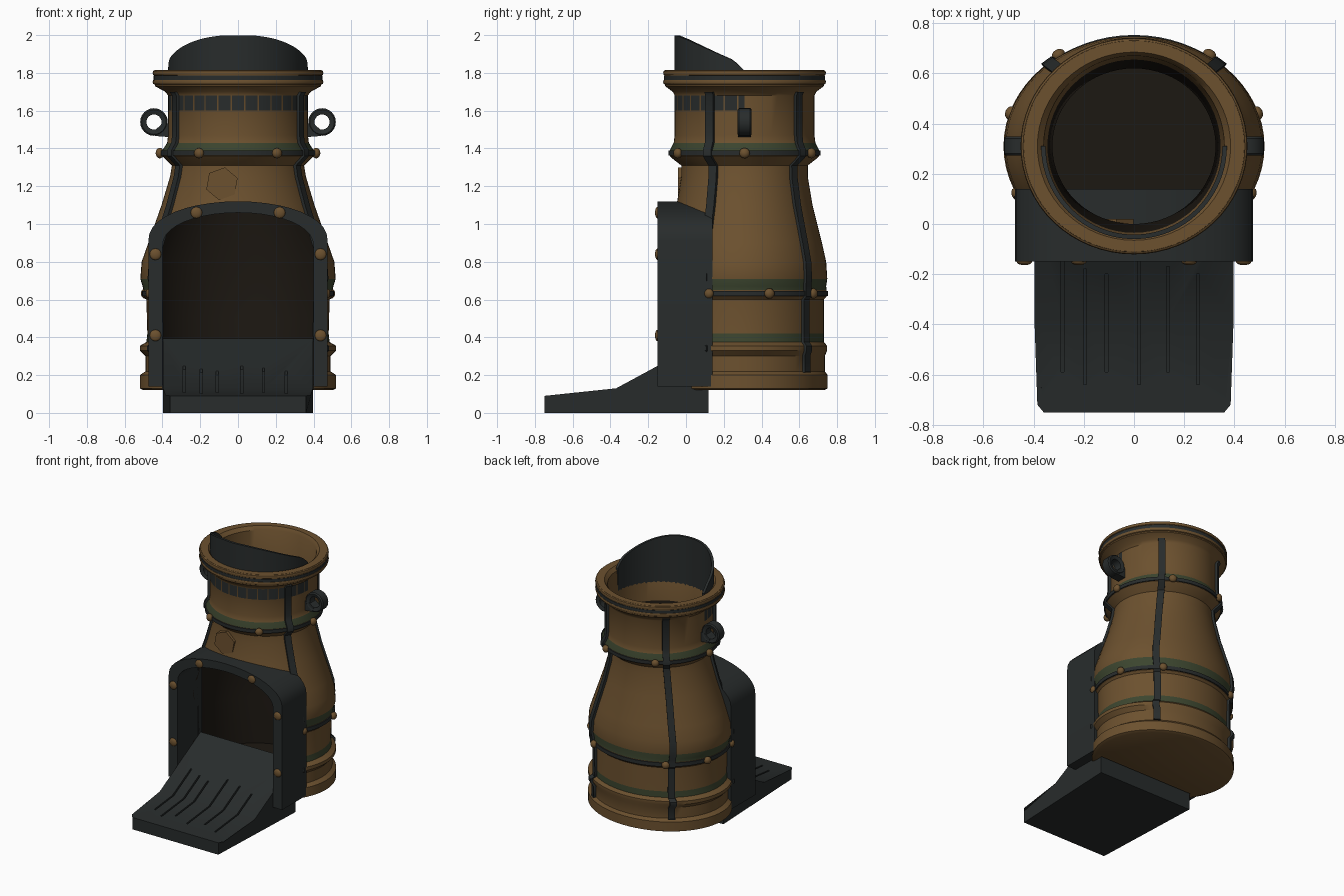
import bpy, bmesh, math
from mathutils import Vector

if "Cube" in bpy.data.objects:
    bpy.data.objects.remove(bpy.data.objects["Cube"])

CY = 0.31  # y of the barrel axis


def mat(name, rgb):
    m = bpy.data.materials.new(name)
    m.diffuse_color = (*rgb, 1)
    m.use_nodes = True
    m.node_tree.nodes["Principled BSDF"].inputs["Base Color"].default_value = m.diffuse_color
    return m


BRASS = mat("aged_brass", (0.15, 0.082, 0.028))
IRON = mat("black_iron", (0.021, 0.025, 0.025))
GREEN = mat("verdigris", (0.045, 0.06, 0.028))
SOOT = mat("soot", (0.012, 0.009, 0.006))


def make(name, verts, faces, material, angle=35):
    me = bpy.data.meshes.new(name)
    me.from_pydata(verts, [], faces)
    bm = bmesh.new()
    bm.from_mesh(me)
    bmesh.ops.recalc_face_normals(bm, faces=bm.faces)
    bm.to_mesh(me)
    bm.free()
    ob = bpy.data.objects.new(name, me)
    bpy.context.collection.objects.link(ob)
    me.materials.append(material)
    smooth(ob, angle)
    return ob


def smooth(ob, angle=35):
    bpy.ops.object.select_all(action='DESELECT')
    ob.select_set(True)
    bpy.context.view_layer.objects.active = ob
    bpy.ops.object.shade_smooth_by_angle(angle=math.radians(angle))


def loft(name, sections, material, closed=False):
    """Join equal-sized point loops; cap the ends unless the loft is closed."""
    n, k = len(sections[0]), len(sections)
    verts = [p for s in sections for p in s]
    faces = []
    for i in range(k if closed else k - 1):
        a, b = i * n, (i + 1) % k * n
        faces += [(a + j, a + (j + 1) % n, b + (j + 1) % n, b + j) for j in range(n)]
    if not closed:
        faces += [tuple(range(n)), tuple(range((k - 1) * n, k * n))]
    return make(name, verts, faces, material)


def lathe(name, rows, material, closed=False, n=64):
    rings = [[(rx * math.cos(math.tau * j / n), CY + ry * math.sin(math.tau * j / n), z)
              for j in range(n)] for z, rx, ry in rows]
    return loft(name, rings, material, closed)


def extrude_y(name, pts, y0, y1, material):
    return loft(name, [[(x, y, z) for x, z in pts] for y in (y0, y1)], material)


def extrude_x(name, pts, x0, x1, material):
    return loft(name, [[(x, y, z) for y, z in pts] for x in (x0, x1)], material)


def cut(ob, cutter):
    m = ob.modifiers.new("cut", 'BOOLEAN')
    m.object, m.operation, m.solver = cutter, 'DIFFERENCE', 'EXACT'
    bpy.context.view_layer.objects.active = ob
    bpy.ops.object.modifier_apply(modifier="cut")
    bpy.data.objects.remove(cutter)


def rivet(name, pos, normal, r=0.03, h=0.022):
    bpy.ops.mesh.primitive_uv_sphere_add(segments=12, ring_count=8, radius=1, location=pos)
    ob = bpy.context.object
    ob.name = name
    ob.scale = (r, r, h)
    ob.rotation_euler = Vector(normal).to_track_quat('Z', 'Y').to_euler()
    ob.data.materials.append(BRASS)
    smooth(ob, 60)


# Barrel: outer wall (z, x radius, y radius), then inner wall
outer = [(.12, .5, .42), (.13, .52, .44), (.2, .52, .44), (.22, .49, .425), (.3, .49, .425),
         (.33, .52, .437), (.355, .52, .437), (.375, .485, .42), (.42, .48, .42),
         (.6, .485, .42), (.615, .5, .435), (.65, .5, .435), (.67, .505, .432),
         (.71, .517, .438), (.8, .51, .432), (.9, .475, .41), (1.1, .405, .36),
         (1.25, .36, .335), (1.31, .35, .335), (1.345, .385, .38), (1.36, .4, .395),
         (1.39, .4, .395), (1.43, .375, .375), (1.47, .37, .37), (1.68, .37, .37),
         (1.7, .385, .38), (1.73, .44, .42), (1.8, .445, .425), (1.815, .44, .42)]
inner = [(1.815, .385, .375), (1.79, .36, .36), (1.5, .345, .345), (1.3, .325, .31),
         (1.1, .38, .335), (.8, .485, .405), (.5, .46, .395), (.15, .46, .395)]
body = lathe("barrel", outer + inner, BRASS)
for m in (GREEN, SOOT):
    body.data.materials.append(m)
n_out = len(outer) * 64
for p in body.data.polygons:
    vs = list(p.vertices)
    z = p.center.z
    if min(vs) >= n_out and z < 1.6:
        p.material_index = 2
    elif any(a < z < b for a, b in ((.376, .42), (.651, .7), (1.395, 1.44))):
        p.material_index = 1


def arch(w, side, top, bottom):
    """Door outline: straight sides, curved head."""
    head = [(w * math.cos(a), side + (top - side) * math.sin(a) ** .9)
            for a in [math.pi * i / 20 for i in range(1, 20)]]
    return [(w, bottom), (w, side)] + head + [(-w, side), (-w, bottom)]


# Front doorway
door_in, door_out = arch(.4, .88, 1.06, .1), arch(.475, .91, 1.12, .1)
cut(body, extrude_y("door_cutter", door_in, -.5, .13, SOOT))
smooth(body)


# Arched iron door frame: four-point sections swept around the arch
def at_base(p):
    return (p[0], max(p[1], .14))


loft("door_frame", [[(o[0], -.15, o[1]), (o[0], .14, o[1]), (i[0], .14, i[1]), (i[0], -.15, i[1])]
                    for o, i in zip(map(at_base, door_out), map(at_base, door_in))], IRON)

# Ramp with tapered, chamfered nose and cut grooves
ramp = [(-.75, 0), (-.75, .09), (-.72, .093), (-.37, .13), (.12, .395), (.12, 0)]
half = {-.75: .36, -.72: .385}
ramp_ob = loft("ramp", [[(s * half.get(y, .397), y, z) for y, z in ramp] for s in (-1, 1)], IRON)


def ramp_z(y):
    return .13 + (y + .37) * (.54 if y > -.37 else .1053)


for x, y0, y1 in ((-.285, -.59, -.15), (-.195, -.64, -.18), (-.11, -.59, -.2),
                  (.02, -.64, -.15), (.135, -.59, -.17), (.255, -.64, -.2)):
    pts = [(y, ramp_z(y) - .02) for y in (y0, -.37, y1)]
    pts += [(y, ramp_z(y) + .05) for y in (y1, -.37, y0)]
    cut(ramp_ob, extrude_x("groove_cutter", pts, x - .006, x + .006, IRON))
smooth(ramp_ob)


def on_body(z, a, off=0):
    """Point on the barrel surface at height z and angle a, and its outward direction."""
    for (z0, x0, y0), (z1, x1, y1) in zip(outer, outer[1:]):
        if z0 <= z <= z1:
            t = (z - z0) / (z1 - z0)
            rx, ry = x0 + (x1 - x0) * t, y0 + (y1 - y0) * t
            break
    d = Vector((math.cos(a) / rx, math.sin(a) / ry, 0)).normalized()
    return Vector((rx * math.cos(a), CY + ry * math.sin(a), z)) + d * off, d


# Vertical iron straps following the barrel profile
for deg in (-29, 49, 131, 209):
    secs = []
    for z in [.215] + [r[0] for r in outer if .22 <= r[0] <= 1.7]:
        p, d = on_body(z, math.radians(deg))
        t = Vector((-d.y, d.x, 0)) * .024
        secs.append([p - t - d * .015, p + t - d * .015, p + t + d * .016, p - t + d * .016])
    loft("strap", secs, IRON)

# Hoops: two iron bands and the dark line in the rim
for name, z, h, rx, ry in (("lower_hoop", .632, .014, .508, .443),
                           ("neck_hoop", 1.375, .013, .408, .403),
                           ("rim_line", 1.773, .012, .447, .427)):
    hoop = lathe(name, [(z - h, rx - .03, ry - .03), (z - h, rx, ry), (z + h, rx, ry),
                        (z + h, rx - .03, ry - .03)], IRON, closed=True)
    if name == "lower_hoop":
        cut(hoop, extrude_y("door_cutter", door_in, -.5, .13, IRON))

# Rolled lips above and below the rim line
for z in (1.752, 1.8):
    lathe("rim_lip", [(z + .014 * math.sin(a), .442 + .01 * math.cos(a), .421 + .01 * math.cos(a))
                      for a in [math.tau * i / 8 for i in range(8)]], BRASS, closed=True)

# Rivets on hoops and door frame
for z, angles in ((.632, (-25, 17, 54, 126, 163, 205)), (1.375, range(0, 360, 60))):
    for deg in angles:
        p, d = on_body(z, math.radians(deg), .014)
        rivet("hoop_rivet", p, d, .028)
for s in (-1, 1):
    for x, z in ((.437, .84), (.437, .41), (.22, 1.06)):
        rivet("frame_rivet", (s * x, -.15, z), (0, -1, 0), .031, .014)

# Lifting lugs on both sides: ring plus foot
for s in (-1, 1):
    ring = []
    for a in [math.tau * i / 24 for i in range(24)]:
        c, q = math.cos(a), math.sin(a)
        ring.append([(s * (.445 + r * c), CY + y, 1.54 + r * q)
                     for r, y in ((.04, -.03), (.065, -.038), (.073, -.03),
                                  (.073, .03), (.065, .038), (.04, .03))])
    loft("lug_ring", ring, IRON, closed=True)
    foot = [(s * x, z) for x, z in ((.36, 1.46), (.44, 1.466), (.44, 1.497), (.407, 1.525), (.36, 1.535))]
    extrude_y("lug_foot", foot, CY - .035, CY + .035, IRON)

# Plain hexagonal plate above the door
hexa = [(-.085 + .088 * math.cos(a), 1.213 + .088 * math.sin(a))
        for a in [math.radians(20 + 60 * i) for i in range(6)]]
extrude_y("hex_plate", hexa, -.043, .02, BRASS)

# Curved hood at the front of the mouth, sloping down to the sides
slope = [(-.07, 2.0), (-.05, 1.998), (0, 1.978), (.15, 1.91), (.24, 1.872), (.27, 1.85), (.32, 1.8)]


def hood_z(y):
    for (a, za), (b, zb) in zip(slope, slope[1:]):
        if a <= y <= b:
            return za + (zb - za) * (y - a) / (b - a)


secs = []
for i in range(49):
    a = math.pi + math.pi * i / 48
    c, q = math.cos(a), math.sin(a)
    top = hood_z(CY + .37 * q)
    secs.append([(r * c, CY + r * q, z) for r, z in ((.37, 1.6), (.37, top), (.352, top), (.352, 1.6))])
loft("mouth_hood", secs, IRON)
